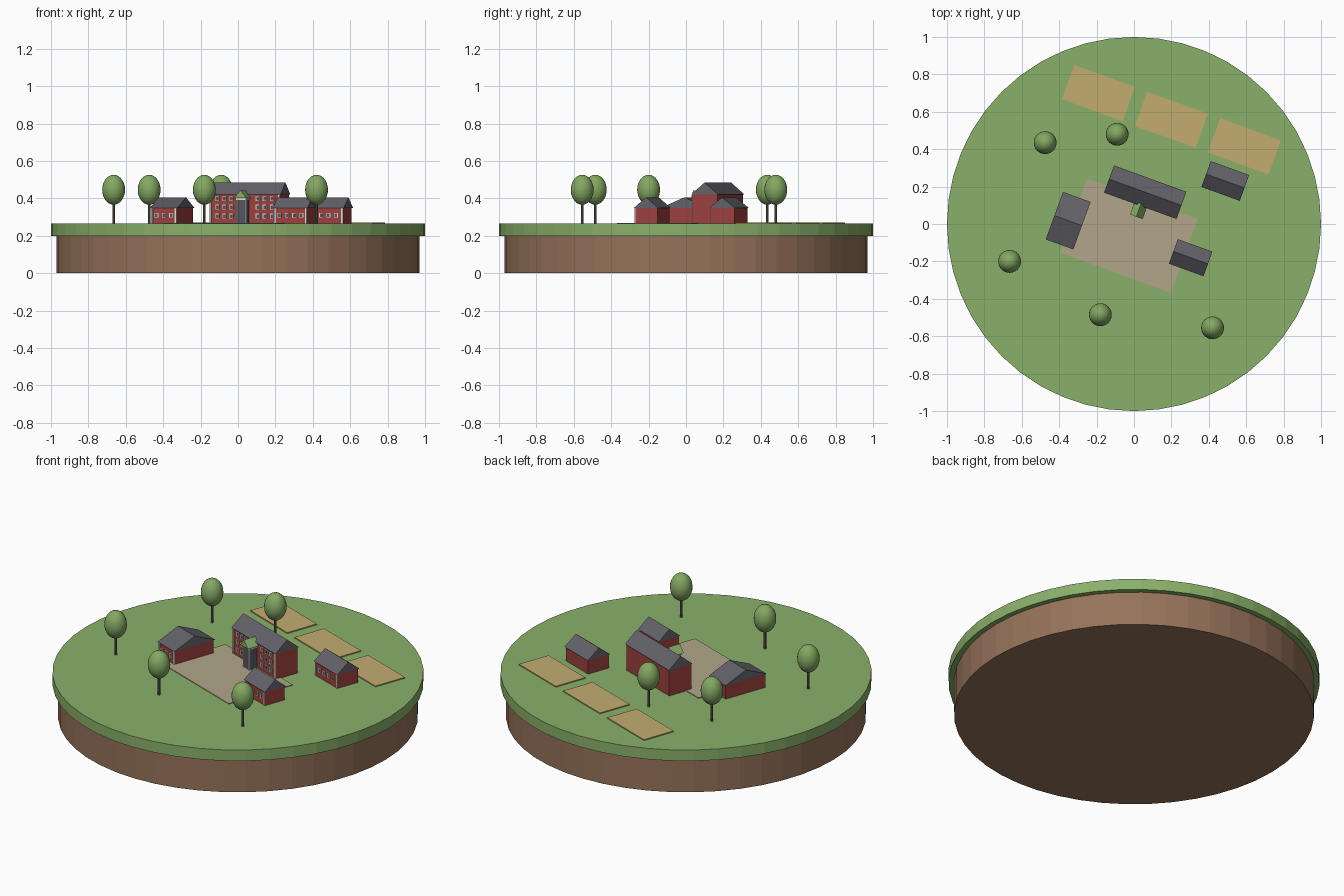
import bpy
import bmesh
import math
from mathutils import Matrix, Vector

if "Cube" in bpy.data.objects:
    bpy.data.objects.remove(bpy.data.objects["Cube"])


def material(name, r, g, b):
    lin = [(c / 255 / 12.92) if c < 11 else ((c / 255 + 0.055) / 1.055) ** 2.4 for c in (r, g, b)]
    m = bpy.data.materials.new(name)
    m.use_nodes = True
    m.diffuse_color = (*lin, 1)
    m.node_tree.nodes["Principled BSDF"].inputs["Base Color"].default_value = (*lin, 1)
    return m


GRASS = material("grass green", 138, 176, 106)
EARTH = material("earth brown", 150, 115, 90)
FIELD = material("field sand", 194, 172, 112)
PLAZA = material("plaza beige", 178, 166, 138)
BRICK = material("brick red", 156, 66, 62)
ROOF = material("slate grey", 100, 98, 106)
TRIM = material("trim white", 222, 218, 212)
GLASS = material("window grey", 82, 86, 96)
BARK = material("bark grey brown", 112, 100, 90)
LEAF = material("leaf green", 132, 168, 98)

GROUND = 0.265
TURN = Matrix.Rotation(math.radians(-20), 4, "Z")


def finish(name, bm, mat, matrix=Matrix()):
    bmesh.ops.recalc_face_normals(bm, faces=bm.faces)
    mesh = bpy.data.meshes.new(name)
    bm.to_mesh(mesh)
    bm.free()
    mesh.materials.append(mat)
    obj = bpy.data.objects.new(name, mesh)
    obj.matrix_world = matrix
    bpy.context.collection.objects.link(obj)
    return obj


def add_box(bm, size, centre):
    bmesh.ops.create_cube(bm, size=1, matrix=Matrix.Translation(centre) @ Matrix.Diagonal((*size, 1)))


def box(name, size, centre, mat, matrix=Matrix()):
    bm = bmesh.new()
    add_box(bm, size, centre)
    return finish(name, bm, mat, matrix)


def cylinder(name, radius, z0, z1, mat, sides, x=0, y=0):
    bm = bmesh.new()
    bmesh.ops.create_cone(bm, cap_ends=True, segments=sides, radius1=radius, radius2=radius,
                          depth=z1 - z0, matrix=Matrix.Translation((x, y, (z0 + z1) / 2)))
    return finish(name, bm, mat)


def gable(name, length, span, rise, mat, matrix):
    """Solid triangular roof whose ridge runs along local x."""
    bm = bmesh.new()
    ends = [[bm.verts.new((x, y, z)) for y, z in ((-span / 2, 0), (span / 2, 0), (0, rise))]
            for x in (-length / 2, length / 2)]
    bm.faces.new(ends[0])
    bm.faces.new(ends[1])
    for i in range(3):
        j = (i + 1) % 3
        bm.faces.new((ends[0][i], ends[0][j], ends[1][j], ends[1][i]))
    return finish(name, bm, mat, matrix)


def plates(name, size, spots, y, mat, matrix):
    """Thin wall plates centred on (x, z) spots."""
    bm = bmesh.new()
    for x, z in spots:
        add_box(bm, (size[0], 0.006, size[1]), (x, y, z))
    return finish(name, bm, mat, matrix)


def house(name, x, y, length, depth, wall, rise, spots):
    at = Matrix.Translation((x, y, GROUND)) @ TURN
    w, d = length - 0.012, depth - 0.012
    front = -d / 2
    box(name + "_walls", (w, d, wall), (0, 0, wall / 2), BRICK, at)
    gable(name + "_roof", length, depth, rise, ROOF, at @ Matrix.Translation((0, 0, wall)))
    plates(name + "_window_frames", (0.022, 0.026), spots, front, TRIM, at)
    plates(name + "_window_panes", (0.014, 0.018), spots, front - 0.001, GLASS, at)
    # corner pilasters
    plates(name + "_pilasters", (0.01, wall), [(s * (w / 2 - 0.005), wall / 2) for s in (-1, 1)],
           front, TRIM, at)
    return at


# round island
cylinder("earth_base", 0.97, 0, 0.2, EARTH, 48)
cylinder("grass_top", 1.0, 0.2, GROUND, GRASS, 48)

# plaza and fields
flat = lambda x, y: Matrix.Translation((x, y, GROUND)) @ TURN
box("plaza", (0.63, 0.42, 0.004), (0, 0, 0.002), PLAZA, flat(-0.027, -0.063))
for i, (x, y) in enumerate(((-0.19, 0.70), (0.20, 0.557), (0.59, 0.415))):
    box(f"field_{i + 1}", (0.345, 0.195, 0.006), (0, 0, 0.003), FIELD, flat(x, y))

# main hall with three floors of windows
hall_spots = [(s * x, z) for s in (-1, 1) for x in (0.075, 0.115, 0.155) for z in (0.04, 0.088, 0.133)]
hall = house("main_hall", 0.06, 0.17, 0.412, 0.155, 0.155, 0.065, hall_spots)

# entrance porch
box("porch_body", (0.052, 0.05, 0.13), (0, -0.097, 0.065), GLASS, hall)
bm = bmesh.new()
for sx in (-1, 1):
    bmesh.ops.create_cone(bm, cap_ends=True, segments=8, radius1=0.006, radius2=0.006, depth=0.13,
                          matrix=Matrix.Translation((sx * 0.025, -0.122, 0.065)))
finish("porch_columns", bm, TRIM, hall)
box("porch_beam", (0.06, 0.058, 0.01), (0, -0.1, 0.131), TRIM, hall)
gable("porch_roof", 0.075, 0.072, 0.042, GRASS,
      hall @ Matrix.Translation((0, -0.102, 0.136)) @ Matrix.Rotation(math.pi / 2, 4, "Z"))

# small houses, each with one row of windows
for name, x, y, length, depth, columns in (
        ("west_house", -0.352, 0.018, 0.157, 0.27, 3),
        ("north_east_house", 0.488, 0.23, 0.218, 0.147, 4),
        ("south_east_house", 0.303, -0.18, 0.197, 0.14, 4)):
    row = [((i - (columns - 1) / 2) * 0.042, 0.045) for i in range(columns)]
    house(name, x, y, length, depth, 0.083, 0.058, row)

# trees
for i, (x, y) in enumerate(((-0.475, 0.435), (-0.09, 0.48), (-0.665, -0.2), (-0.18, -0.485), (0.42, -0.555))):
    cylinder(f"tree_{i + 1}_trunk", 0.007, GROUND, 0.39, BARK, 8, x, y)
    bm = bmesh.new()
    bmesh.ops.create_uvsphere(bm, u_segments=24, v_segments=14, radius=1,
                              matrix=Matrix.Translation((x, y, 0.446)) @ Matrix.Diagonal((0.061, 0.061, 0.08, 1)))
    for f in bm.faces:
        f.smooth = True
    finish(f"tree_{i + 1}_crown", bm, LEAF)
